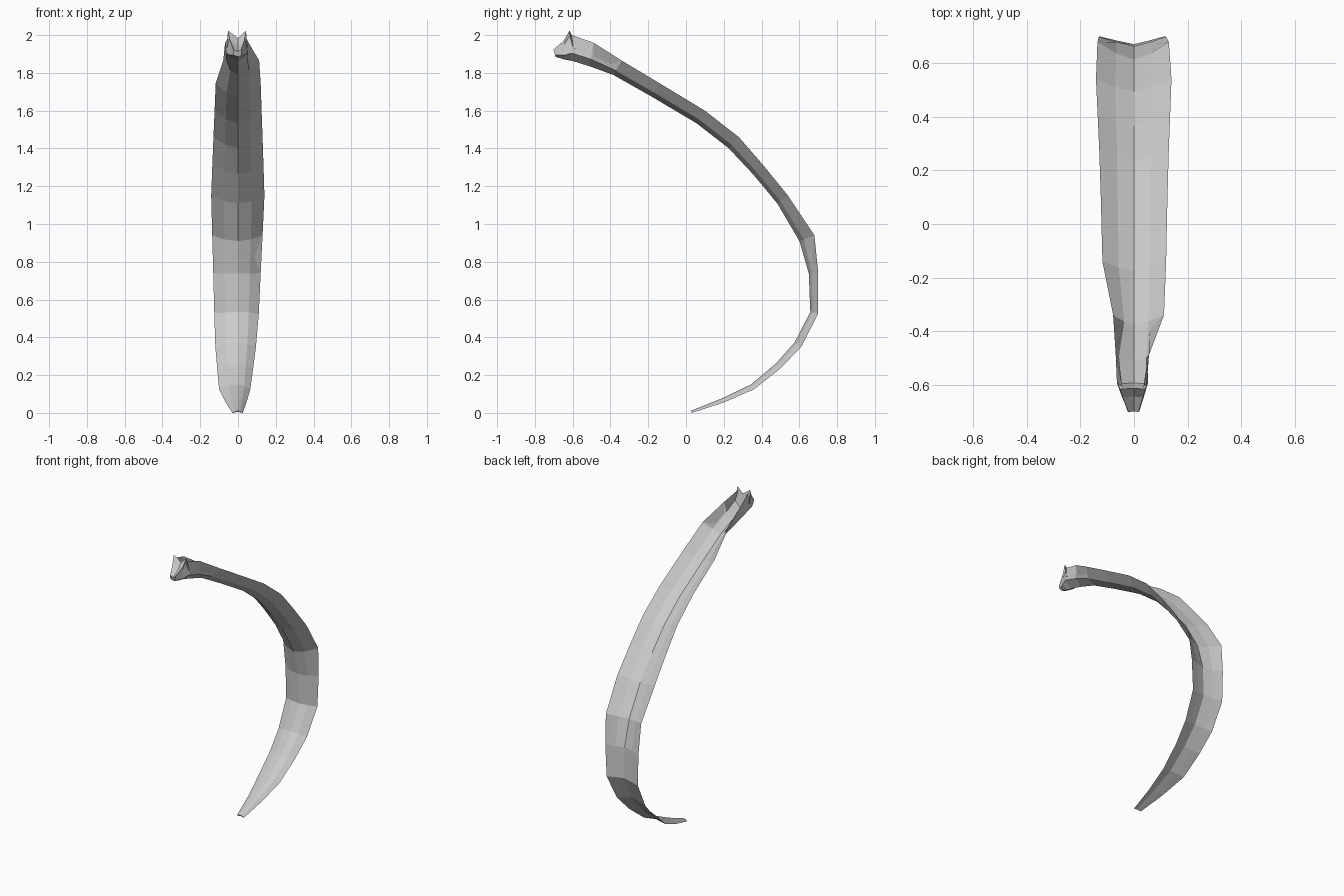
import bpy, bmesh
from mathutils import Vector

if "Cube" in bpy.data.objects:
    bpy.data.objects.remove(bpy.data.objects["Cube"])

# Outer rim of the blade from the tip upward: y, z, groove depth
rim = [(.03, 0, .012), (.20, .055, .024), (.36, .125, .030), (.50, .235, .036),
       (.61, .35, .042), (.70, .525, .043), (.70, .74, .05), (.68, .94, .085),
       (.54, 1.15, .07), (.41, 1.31, .072), (.28, 1.46, .08), (.10, 1.60, .08),
       (-.14, 1.745, .082), (-.34, 1.865, .088)]
# Half-widths along the station number: station, width
left_keys = [(0, .03), (2, .10), (4, .12), (8, .142), (12, .118), (13, .078)]
right_keys = [(0, .025), (2, .065), (5, .11), (8, .14), (12, .12), (13, .112)]
# Head: keel y, z, rim y, z, half-width, thickness, side fullness
head = [(-.51, 1.835, -.49, 1.96, .062, .018, .9),
        (-.59, 1.86, -.605, 2.0, .040, .03, 1.45),
        (-.61, 1.865, -.615, 1.995, .036, .12, 1.45),
        (-.64, 1.87, -.645, 1.95, .034, .078, 1.25),
        (-.69, 1.885, -.70, 1.915, .022, .03, 1)]


def lerp_keys(keys, s):
    for (a, va), (b, vb) in zip(keys, keys[1:]):
        if s <= b:
            return va + (vb - va) * (s - a) / (b - a)


def section(keel, edge, wl, wr, t, full):
    """Eight-point channel: sharp rims, keel inside, groove outside."""
    out = (edge - keel).normalized() * t
    mid = keel.lerp(edge, 0.3)
    x = Vector((1, 0, 0))
    inset = min(t, .014) * .3
    return [edge - x * wl, mid - x * wl * full, keel, mid + x * wr * full,
            edge + x * wr, mid + out + x * (wr * full - inset), keel + out,
            mid + out - x * (wl * full - inset)]


# Blade sections, keel offset inward from the rim
sections = []
pts = [Vector((0, y, z)) for y, z, _ in rim]
for i, p in enumerate(pts):
    t = (pts[min(i + 1, len(pts) - 1)] - pts[max(i - 1, 0)]).normalized()
    keel = p + Vector((0, -t.z, t.y)) * rim[i][2]
    sections.append(section(keel, p, lerp_keys(left_keys, i),
                            lerp_keys(right_keys, i), min(.006 + i * .004, .014), .52))
# Head sections, channel closing into a blunt nose
for ky, kz, ey, ez, w, t, full in head:
    sections.append(section(Vector((0, ky, kz)), Vector((0, ey, ez)), w * 1.1, w * .9, t, full))

# Loft the whole curved, grooved blade
bm = bmesh.new()
rings = [[bm.verts.new(p) for p in s] for s in sections]
for a, b in zip(rings, rings[1:]):
    for i in range(8):
        j = (i + 1) % 8
        bm.faces.new((a[i], a[j], b[j], b[i]))
# Close both ends
for r in (rings[0], rings[-1]):
    bm.faces.new((r[0], r[1], r[7]))
    bm.faces.new((r[1], r[2], r[6], r[7]))
    bm.faces.new((r[2], r[3], r[5], r[6]))
    bm.faces.new((r[3], r[4], r[5]))
bmesh.ops.recalc_face_normals(bm, faces=bm.faces)
# Rest on the ground
low = min(v.co.z for v in bm.verts)
bmesh.ops.translate(bm, verts=bm.verts, vec=(0, 0, -low))
mesh = bpy.data.meshes.new("curved_blade")
bm.to_mesh(mesh)
bm.free()
blade = bpy.data.objects.new("curved_blade", mesh)
bpy.context.collection.objects.link(blade)
